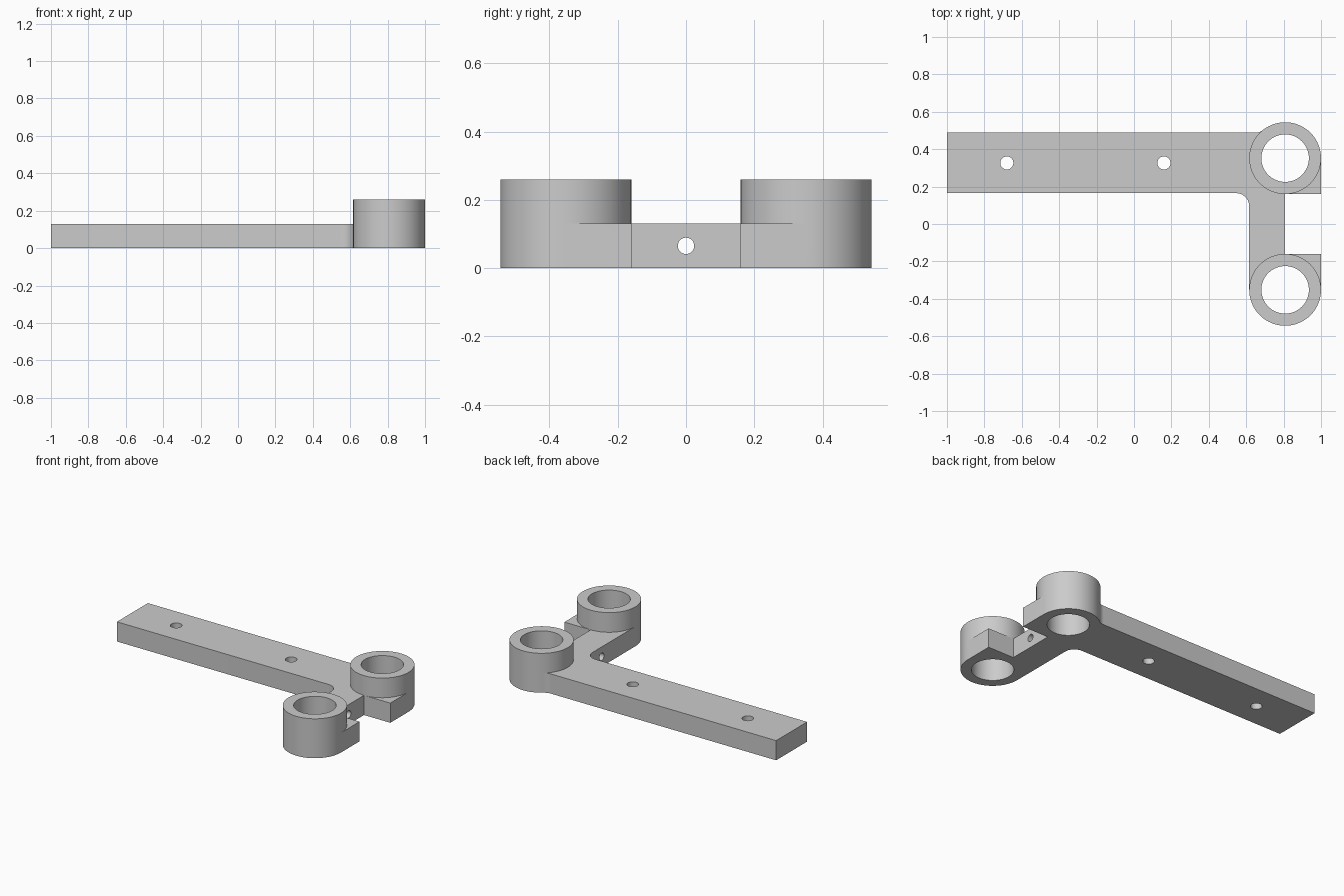
import bpy, bmesh
from math import sin, cos, pi, sqrt, atan2, radians
from mathutils import Matrix, Vector

cube = bpy.data.objects.get("Cube")
if cube:
    bpy.data.objects.remove(cube, do_unlink=True)

PLATE_H, COLLAR_H = 0.13, 0.26
CX, CY, R, BORE = 0.808, 0.352, 0.192, 0.127    # collar centre and radii
ARM_IN, ARM_OUT = 0.165, 0.488                  # arm edges in y
BAR_L, GAP, FILLET = CX - R, CY - R, 0.07

grey = bpy.data.materials.new("plain grey")
grey.use_nodes = True
colour = (0.6, 0.6, 0.6, 1)
grey.diffuse_color = colour
grey.node_tree.nodes["Principled BSDF"].inputs["Base Color"].default_value = colour


def make_object(name, bm):
    bmesh.ops.recalc_face_normals(bm, faces=bm.faces)
    mesh = bpy.data.meshes.new(name)
    bm.to_mesh(mesh)
    bm.free()
    mesh.materials.append(grey)
    obj = bpy.data.objects.new(name, mesh)
    bpy.context.collection.objects.link(obj)
    return obj


def cylinder(name, centre, radius, depth, sides=64, along_x=False):
    bm = bmesh.new()
    turn = Matrix.Rotation(pi / 2, 4, "Y") if along_x else Matrix()
    bmesh.ops.create_cone(bm, cap_ends=True, segments=sides, radius1=radius,
                          radius2=radius, depth=depth,
                          matrix=Matrix.Translation(centre) @ turn)
    return make_object(name, bm)


def arc(x, y, r, start, end, steps=10):
    angles = [start + (end - start) * i / steps for i in range(steps + 1)]
    return [(x + r * cos(a), y + r * sin(a)) for a in angles]


# Plate outline: long arm, cross bar, two square tabs and the two fillets
dy = ARM_OUT + FILLET - CY
dx = sqrt((R + FILLET) ** 2 - dy ** 2)
outline = [(-1, ARM_OUT), (-1, ARM_IN)]
outline += arc(BAR_L - FILLET, ARM_IN - FILLET, FILLET, pi / 2, 0)
outline += [(BAR_L, -CY), (CX + R, -CY), (CX + R, -GAP), (CX, -GAP),
            (CX, GAP), (CX + R, GAP), (CX + R, CY), (CX, CY)]
outline += arc(CX - dx, CY + dy, FILLET, atan2(-dy, dx), -pi / 2)

bm = bmesh.new()
face = bm.faces.new([bm.verts.new((x, y, 0)) for x, y in outline])
top = bmesh.ops.extrude_face_region(bm, geom=[face])["geom"]
bmesh.ops.translate(bm, vec=Vector((0, 0, PLATE_H)),
                    verts=[v for v in top if isinstance(v, bmesh.types.BMVert)])
bracket = make_object("bracket", bm)

# Collars to join, then bores and screw holes to cut
joins = [cylinder("collar", (CX, s * CY, COLLAR_H / 2), R, COLLAR_H) for s in (1, -1)]
cuts = [cylinder("bore_cutter", (CX, s * CY, COLLAR_H / 2), BORE, 1) for s in (1, -1)]
cuts += [cylinder("screw_hole_cutter", (x, (ARM_IN + ARM_OUT) / 2, 0), 0.035, 1, 32)
         for x in (-0.68, 0.16)]
cuts.append(cylinder("cross_hole_cutter", (0.7, 0, PLATE_H / 2), 0.024, 0.4, 32, True))

bpy.ops.object.select_all(action="DESELECT")
bracket.select_set(True)
bpy.context.view_layer.objects.active = bracket
for operation, helpers in (("UNION", joins), ("DIFFERENCE", cuts)):
    for helper in helpers:
        mod = bracket.modifiers.new(helper.name, "BOOLEAN")
        mod.operation, mod.solver, mod.object = operation, "EXACT", helper
        bpy.ops.object.modifier_apply(modifier=mod.name)
        bpy.data.objects.remove(helper, do_unlink=True)

bpy.ops.object.shade_smooth_by_angle(angle=radians(30))
